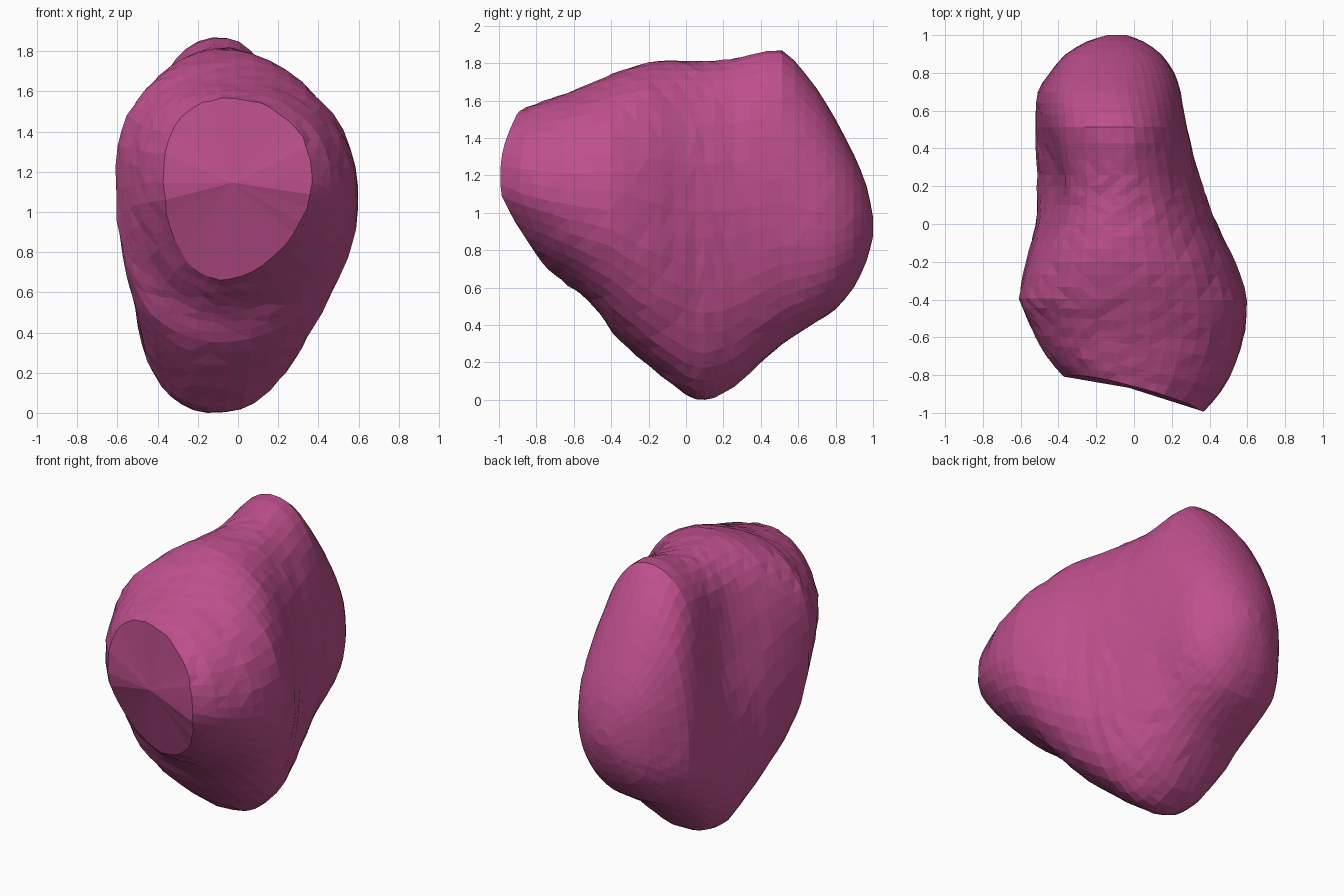
import bpy, bmesh, math, random

if "Cube" in bpy.data.objects:
    bpy.data.objects.remove(bpy.data.objects["Cube"])
random.seed(4)

# Cross-sections from front to back:
# y, bottom z, top z, left x, right x, z of left bulge, z of right bulge, x of crest, x of keel
KEYS = [
    (-.90, .67, 1.57, -.37, .37, 1.20, 1.18, -.05, -.07),
    (-.80, .60, 1.61, -.47, .47, 1.20, 1.14, -.05, -.07),
    (-.60, .50, 1.67, -.55, .58, 1.20, 1.08, -.06, -.07),
    (-.40, .36, 1.75, -.62, .61, 1.20, 1.08, -.07, -.08),
    (-.20, .18, 1.82, -.58, .54, 1.10, 1.00, -.07, -.10),
    (.00, .02, 1.82, -.53, .44, .90, .95, -.07, -.10),
    (.10, -.01, 1.82, -.52, .40, .75, .95, -.07, -.11),
    (.25, .06, 1.83, -.52, .35, .70, .95, -.08, -.12),
    (.52, .31, 1.90, -.53, .28, .75, 1.0, -.08, -.12),
    (.70, .42, 1.68, -.52, .25, .80, .95, -.12, -.12),
    (.80, .48, 1.51, -.45, .22, .85, .95, -.12, -.12),
    (.90, .60, 1.32, -.37, .15, .90, .95, -.12, -.12),
    (.97, .75, 1.15, -.25, .05, .92, .95, -.10, -.10),
    (1.0, .88, .98, -.14, -.04, .93, .93, -.09, -.09),
]
SIDES = 44


def section_point(k, a):
    """Point on one cross-section, a rounded box with uneven quadrants."""
    y, zb, zt, xl, xr, zl, zr, xt, xb = k
    c, s = math.cos(a), math.sin(a)
    left, up = c < 0, s > 0
    front = min(1, max(0, (-.3 - y) / .4))
    if up:
        n = 2.3 if left else 2.1
    else:
        n = 2.5 - .3 * front if left else 2.15 - .35 * front
    u = abs(c) ** (2 / n)
    v = abs(s) ** (2 / n)
    side_z = zl + (zr - zl) * (c + 1) / 2
    mid_x = xb + (xt - xb) * (s + 1) / 2
    x = mid_x + ((xl if left else xr) - mid_x) * u
    z = side_z + ((zt if up else zb) - side_z) * v
    # slanted front face, leaning back above and below its middle
    w = min(1, max(0, (-.4 - y) / .5))
    y += w * (-.25 * x + .45 * max(0, 1.1 - z) + .15 * max(0, z - 1.3))
    # hollow on the left flank
    if left:
        x += .10 * u * math.exp(-((y - .22) / .27) ** 2 - ((z - 1.3) / .35) ** 2)
    return x, y, z


# Stone body: loft of the sections with slight chipped irregularity
rings = []
for k0, k1 in zip(KEYS, KEYS[1:]):
    steps = 3 if k1[0] - k0[0] > .12 else 2
    for i in range(steps):
        rings.append([p + (q - p) * i / steps for p, q in zip(k0, k1)])
rings.append(KEYS[-1])

bm = bmesh.new()
loops = []
for k in rings:
    loops.append([bm.verts.new(section_point(k, 2 * math.pi * (i + .5) / SIDES))
                  for i in range(SIDES)])
for a, b in zip(loops, loops[1:]):
    for i in range(SIDES):
        j = (i + 1) % SIDES
        bm.faces.new((a[i], a[j], b[j], b[i]))

# Flat broken front and tiny back cap, each as a fan
for loop in (loops[0], loops[-1]):
    mid = bm.verts.new(sum((v.co for v in loop), loop[0].co * 0) / SIDES)
    if loop is loops[0]:
        mid.co.y -= .04
    for i in range(SIDES):
        bm.faces.new((loop[i], loop[(i + 1) % SIDES], mid))

for _ in range(2):
    bmesh.ops.smooth_vert(bm, verts=[v for l in loops[1:-1] for v in l], factor=.5,
                          use_axis_x=True, use_axis_y=True, use_axis_z=True)
for v in bm.verts:
    rough = .005 if v.co.y < .5 else .002
    v.co.x += random.uniform(-rough, rough)
    v.co.z += random.uniform(-rough, rough)
low = min(v.co.z for v in bm.verts)
for v in bm.verts:
    v.co.z -= low
bmesh.ops.recalc_face_normals(bm, faces=bm.faces)
bmesh.ops.triangulate(bm, faces=bm.faces)

mesh = bpy.data.meshes.new("stone")
bm.to_mesh(mesh)
bm.free()
stone = bpy.data.objects.new("stone", mesh)
bpy.context.collection.objects.link(stone)

mat = bpy.data.materials.new("pink_stone")
mat.diffuse_color = (.52, .08, .27, 1)
mat.use_nodes = True
mat.node_tree.nodes["Principled BSDF"].inputs["Base Color"].default_value = mat.diffuse_color
mesh.materials.append(mat)
